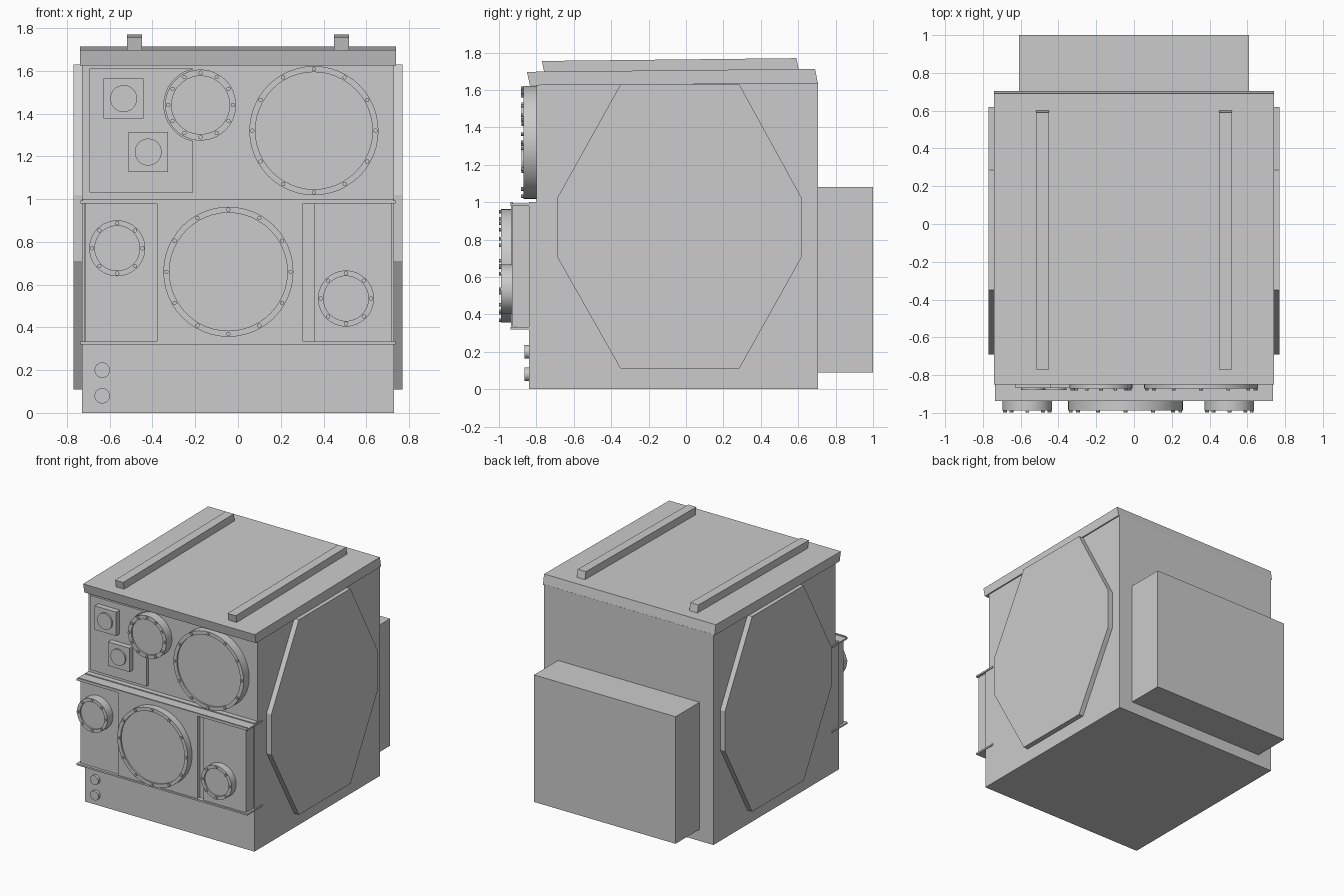
import bpy, bmesh, math

if "Cube" in bpy.data.objects:
    bpy.data.objects.remove(bpy.data.objects["Cube"])

grey = bpy.data.materials.new("plain grey")
grey.diffuse_color = (0.6, 0.6, 0.6, 1)
grey.use_nodes = True
grey.node_tree.nodes["Principled BSDF"].inputs["Base Color"].default_value = grey.diffuse_color


def make(name, bm):
    bmesh.ops.recalc_face_normals(bm, faces=bm.faces)
    me = bpy.data.meshes.new(name)
    bm.to_mesh(me)
    bm.free()
    me.materials.append(grey)
    ob = bpy.data.objects.new(name, me)
    bpy.context.collection.objects.link(ob)
    return ob


def box(name, x0, x1, y0, y1, z0, z1):
    return prism(name, [(y0, z0), (y1, z0), (y1, z1), (y0, z1)], x0, x1)


def prism(name, pts, a, b, axis="x"):
    """Extrude an outline: (y, z) along x, or (x, z) along y."""
    bm = bmesh.new()
    put = (lambda p, t: (t, p[0], p[1])) if axis == "x" else (lambda p, t: (p[0], t, p[1]))
    lo = [bm.verts.new(put(p, a)) for p in pts]
    hi = [bm.verts.new(put(p, b)) for p in pts]
    bm.faces.new(lo)
    bm.faces.new(hi)
    n = len(pts)
    for i in range(n):
        j = (i + 1) % n
        bm.faces.new((lo[i], lo[j], hi[j], hi[i]))
    return make(name, bm)


def lathe(name, cx, cz, profile, n=48):
    """Revolve (radius, y) points around a front-facing axis, closing both ends."""
    bm = bmesh.new()
    rings = [[bm.verts.new((cx + r * math.cos(math.tau * i / n), y,
                            cz + r * math.sin(math.tau * i / n))) for i in range(n)]
             for r, y in profile]
    for a, b in zip(rings, rings[1:]):
        for i in range(n):
            j = (i + 1) % n
            bm.faces.new((a[i], a[j], b[j], b[i]))
    bm.faces.new(rings[0])
    bm.faces.new(rings[-1])
    ob = make(name, bm)
    bpy.ops.object.select_all(action="DESELECT")
    ob.select_set(True)
    bpy.context.view_layer.objects.active = ob
    bpy.ops.object.shade_smooth_by_angle(angle=math.radians(30))
    return ob


def port(name, cx, cz, r, rim, back, front, bolts):
    """Round cover with a raised rim and a circle of bolts."""
    lathe(name, cx, cz, [(r, back), (r, front), (r - rim, front), (r - rim, front + 0.012)])
    for i in range(bolts):
        a = math.tau * i / bolts
        d = r - rim / 2
        lathe(name + "_bolt", cx + d * math.cos(a), cz + d * math.sin(a),
              [(0.01, front + 0.005), (0.01, front - 0.011)], 10)


# Cabinet with a set-back upper front
prism("cabinet", [(-0.84, 0), (0.705, 0), (0.705, 1.64), (-0.80, 1.64),
                  (-0.80, 1.0), (-0.84, 1.0)], -0.73, 0.73)

# Slightly tilted roof and its two rails
prism("roof", [(-0.835, 1.625), (0.705, 1.635), (0.69, 1.713), (-0.85, 1.697)], -0.74, 0.74)
for s in (-1, 1):
    prism("roof_rail", [(-0.757, 1.69), (0.603, 1.705), (0.59, 1.77), (-0.77, 1.755)],
          s * 0.485 - 0.035, s * 0.485 + 0.035)

# Eight-sided side plates
octagon = [(-0.69, 1.02), (-0.35, 1.63), (0.285, 1.63), (0.62, 1.02),
           (0.62, 0.71), (0.285, 0.11), (-0.35, 0.11), (-0.69, 0.71)]
for s in (-1, 1):
    prism("side_plate", octagon, s * 0.72, s * 0.77)

# Rear box
box("rear_box", -0.61, 0.61, 0.70, 1.0, 0.09, 1.08)

# Middle front housing, its panels and its top and bottom flanges
box("housing", -0.72, 0.72, -0.905, -0.83, 0.325, 0.985)
box("left_panel", -0.715, -0.38, -0.92, -0.90, 0.335, 0.98)
box("centre_panel", -0.38, 0.305, -0.935, -0.90, 0.335, 0.98)
box("right_panel", 0.355, 0.72, -0.93, -0.90, 0.335, 0.98)
for name, z0, z1 in (("top_flange", 0.98, 0.993), ("bottom_flange", 0.32, 0.333)):
    box(name, -0.728, 0.728, -0.938, -0.79, z0, z1)
    for s in (-1, 1):
        box(name + "_tab", s * 0.715, s * 0.737, -0.938, -0.75, z0, z1)
box("top_lip", -0.728, 0.728, -0.938, -0.925, 0.98, 1.0)

# Upper left instrument plate, cut away around the neighbouring round cover
cut = [(-0.175 + 0.172 * math.cos(a), 1.44 + 0.172 * math.sin(a))
       for a in (math.radians(d) for d in range(102, 259, 12))]
prism("instrument_plate", [(-0.695, 1.03), (-0.21, 1.03), (-0.21, 1.272)] + cut[::-1]
      + [(-0.21, 1.61), (-0.695, 1.61)], -0.79, -0.825, "y")
for x, z in ((-0.535, 1.47), (-0.42, 1.22)):
    box("instrument_box", x - 0.093, x + 0.093, -0.868, -0.81, z - 0.093, z + 0.093)
    lathe("instrument_dial", x, z, [(0.063, -0.86), (0.063, -0.88)], 32)

# Round bolted covers
port("large_upper_cover", 0.355, 1.32, 0.302, 0.028, -0.79, -0.87, 12)
port("small_upper_cover", -0.175, 1.44, 0.166, 0.03, -0.79, -0.87, 12)
port("large_lower_cover", -0.045, 0.66, 0.304, 0.028, -0.90, -0.988, 12)
port("left_lower_cover", -0.565, 0.77, 0.131, 0.026, -0.90, -0.988, 8)
port("right_lower_cover", 0.505, 0.535, 0.131, 0.026, -0.90, -0.988, 8)

# Two knobs near the base
for z in (0.08, 0.2):
    lathe("base_knob", -0.635, z, [(0.036, -0.83), (0.036, -0.863)], 24)
